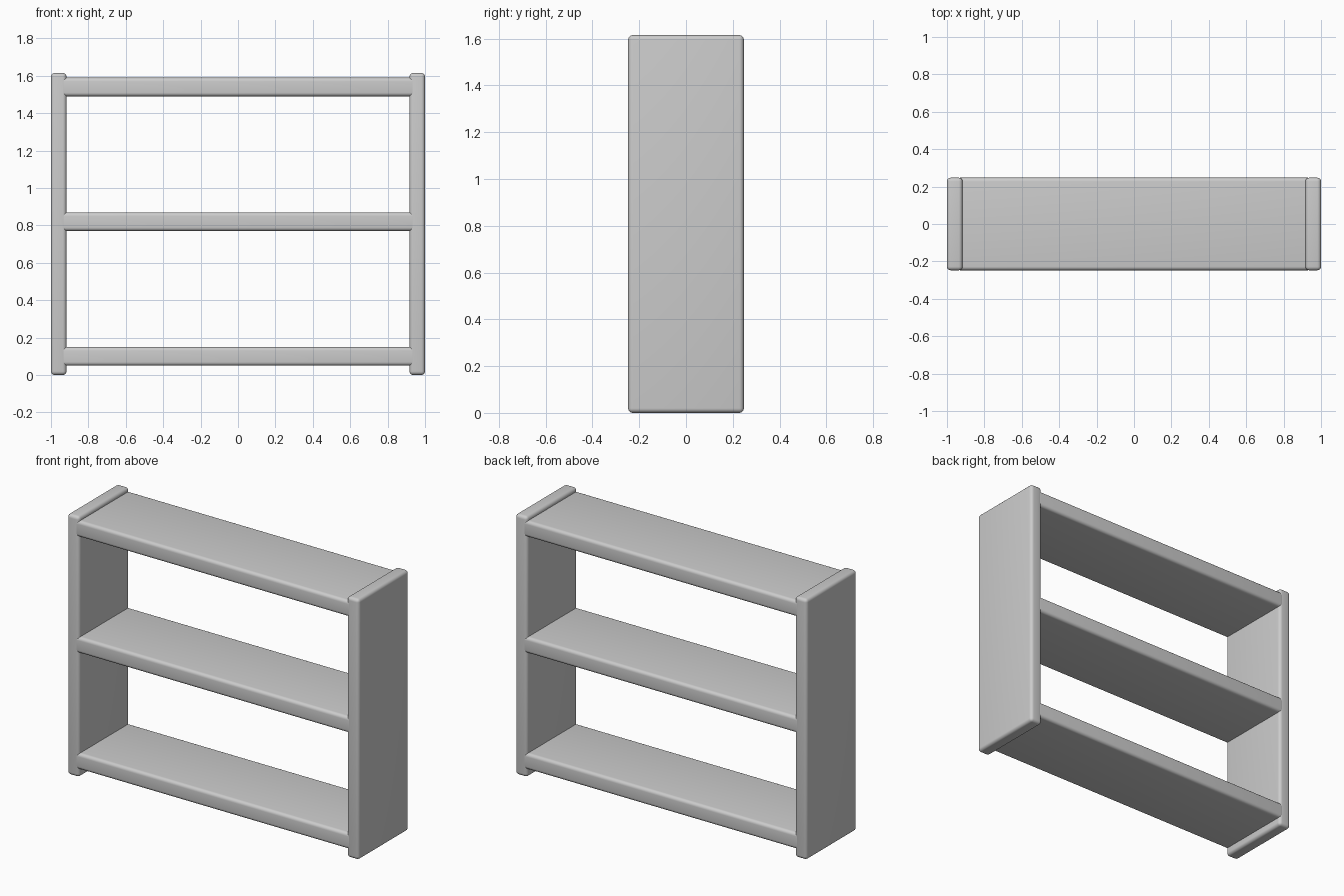
import bpy

if "Cube" in bpy.data.objects:
    bpy.data.objects.remove(bpy.data.objects["Cube"])

grey = bpy.data.materials.new("plain grey")
grey.diffuse_color = (0.6, 0.6, 0.6, 1)
grey.use_nodes = True
grey.node_tree.nodes["Principled BSDF"].inputs["Base Color"].default_value = grey.diffuse_color


def rounded_board(name, centre, size, radius):
    """Box with rounded edges and flat faces kept flat."""
    bpy.ops.mesh.primitive_cube_add(size=1, location=centre)
    board = bpy.context.object
    board.name = name
    board.scale = size
    bpy.ops.object.transform_apply(location=False, rotation=False, scale=True)
    bevel = board.modifiers.new("rounded edges", "BEVEL")
    bevel.width = radius
    bevel.segments = 5
    bpy.ops.object.modifier_apply(modifier=bevel.name)
    board.data.materials.append(grey)
    bpy.ops.object.shade_smooth_by_angle()
    return board


HEIGHT, DEPTH, THICK = 1.615, 0.495, 0.083

# Upright side panels
for side, label in ((-1, "left"), (1, "right")):
    rounded_board(label + "_side_panel", (side * (1 - THICK / 2), 0, HEIGHT / 2),
                  (THICK, DEPTH, HEIGHT), 0.02)

# Shelves, with their ends let into the panels
for label, z in (("bottom", 0.1), ("middle", 0.82), ("top", 1.54)):
    rounded_board(label + "_shelf", (0, 0, z), (1.9, DEPTH, 0.1), 0.02)
